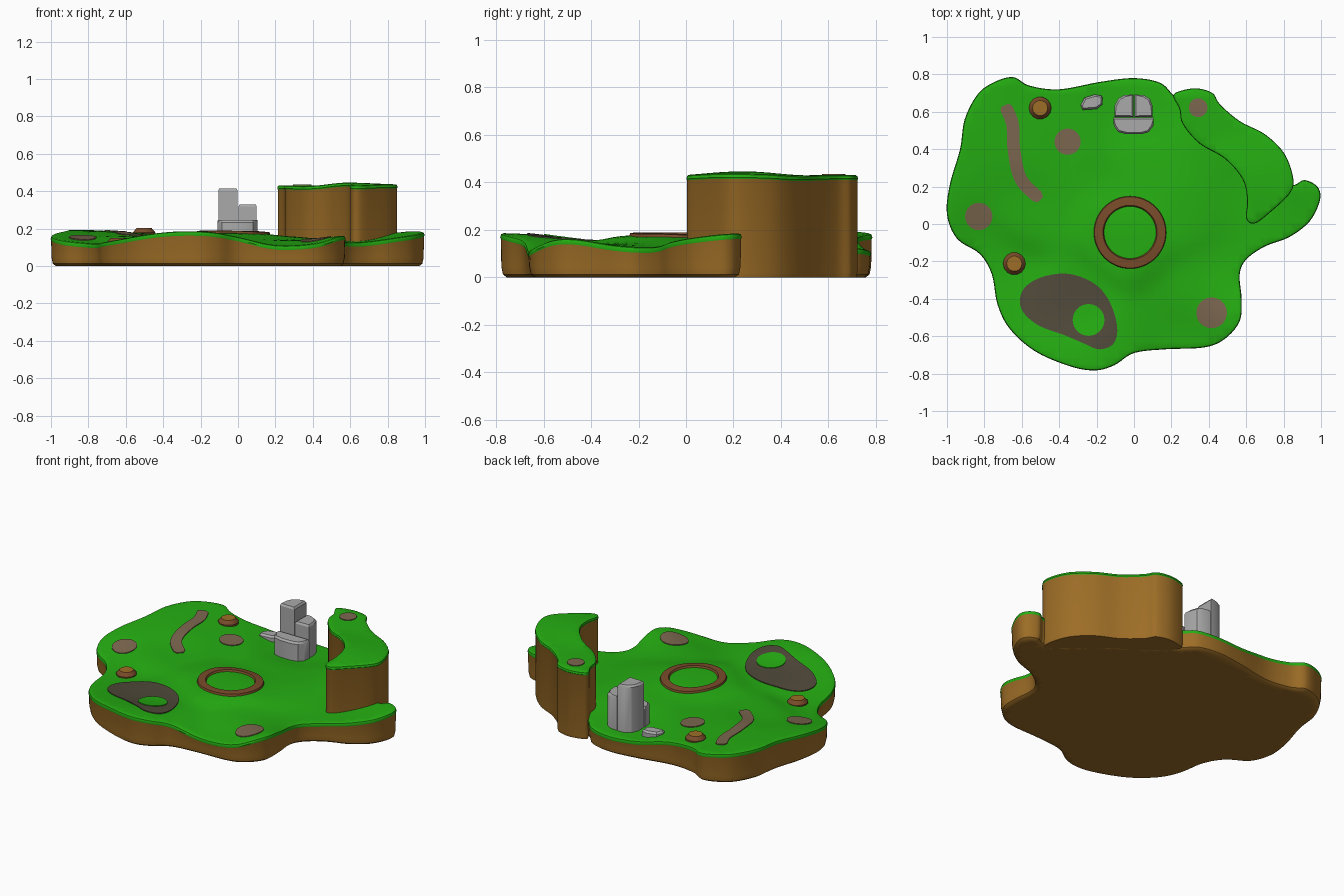
import bpy, bmesh, math
from mathutils import Vector
from mathutils.geometry import delaunay_2d_cdt

if "Cube" in bpy.data.objects:
    bpy.data.objects.remove(bpy.data.objects["Cube"])


def material(name, rgb):
    m = bpy.data.materials.new(name)
    m.diffuse_color = (*rgb, 1)
    m.use_nodes = True
    m.node_tree.nodes["Principled BSDF"].inputs["Base Color"].default_value = m.diffuse_color
    return m


GRASS = material("grass green", (0.018, 0.42, 0.006))
EARTH = material("earth brown", (0.34, 0.155, 0.02))
DIRT = material("dirt patch", (0.20, 0.135, 0.078))
MUD = material("dark mud", (0.08, 0.068, 0.042))
CLAY = material("clay brown", (0.19, 0.07, 0.023))
STONE = material("stone grey", (0.40, 0.40, 0.40))


def spline(pts, n=5, closed=True):
    """Catmull-Rom curve through 2D points."""
    p = [Vector(q) for q in pts]
    if not closed:
        p = [2 * p[0] - p[1]] + p + [2 * p[-1] - p[-2]]
    out, k = [], len(p)
    for i in (range(k) if closed else range(1, k - 2)):
        a, b, c, d = p[i - 1], p[i], p[(i + 1) % k], p[(i + 2) % k]
        for s in range(n):
            t = s / n
            out.append(0.5 * (2 * b + (c - a) * t + (2 * a - 5 * b + 4 * c - d) * t * t
                              + (3 * b - a - 3 * c + d) * t ** 3))
    return out if closed else out + [p[-2]]


def circle(x, y, r, n=32):
    return [Vector((x + r * math.cos(2 * math.pi * i / n), y + r * math.sin(2 * math.pi * i / n)))
            for i in range(n)]


def height_field(pts, sigma=0.12):
    """Smooth ground height blended from spot heights."""
    def h(x, y):
        ws = s = 0
        for px, py, z in pts:
            w = math.exp(-((x - px) ** 2 + (y - py) ** 2) / (2 * sigma * sigma)) + 1e-9
            ws += w
            s += w * z
        return s / ws
    return h


def level(z):
    return lambda x, y: z


def above(h, dz):
    return lambda x, y: h(x, y) + dz


def inset(outline, d):
    k, out = len(outline), []
    for i in range(k):
        t = (outline[(i + 1) % k] - outline[i - 1]).normalized()
        out.append(outline[i] + Vector((-t.y, t.x)) * d)
    return out


def slab(name, outline, bands, step=0.04, angle=40):
    """Stacked outline rings (inset, height, material of the band above) with draped caps."""
    area = sum(outline[i - 1].cross(outline[i]) for i in range(len(outline)))
    if area < 0:
        outline = outline[::-1]
    mats = []
    for b in bands:
        if b[2] not in mats:
            mats.append(b[2])
    bm = bmesh.new()
    rings = []
    for d, z, m in bands:
        flat = inset(outline, d)
        rings.append((flat, [bm.verts.new((p.x, p.y, z(p.x, p.y))) for p in flat]))
    k = len(outline)
    for j in range(len(bands) - 1):
        a, b = rings[j][1], rings[j + 1][1]
        for i in range(k):
            f = bm.faces.new((a[i], a[(i + 1) % k], b[(i + 1) % k], b[i]))
            f.material_index = mats.index(bands[j][2])
    for j in (0, len(bands) - 1):
        flat, z = rings[j][0], bands[j][1]
        x0, x1 = min(p.x for p in flat), max(p.x for p in flat)
        y0, y1 = min(p.y for p in flat), max(p.y for p in flat)
        grid = [Vector((x0 + (u + 0.5) * step, y0 + (v + 0.5) * step))
                for u in range(int((x1 - x0) / step)) for v in range(int((y1 - y0) / step))]
        edges = [(i, (i + 1) % k) for i in range(k)]
        res = delaunay_2d_cdt(flat + grid, edges, [], 1, 1e-6)
        vs = [bm.verts.new((p.x, p.y, z(p.x, p.y))) for p in res[0]]
        for tri in res[2]:
            f = bm.faces.new([vs[i] for i in tri])
            f.material_index = mats.index(bands[j][2])
    bmesh.ops.delete(bm, geom=[v for v in bm.verts if not v.link_faces], context='VERTS')
    bmesh.ops.remove_doubles(bm, verts=bm.verts, dist=1e-5)
    bmesh.ops.recalc_face_normals(bm, faces=bm.faces)
    finish(name, bm, mats, angle)


def finish(name, bm, mats, angle=40):
    me = bpy.data.meshes.new(name)
    bm.to_mesh(me)
    bm.free()
    for m in mats:
        me.materials.append(m)
    ob = bpy.data.objects.new(name, me)
    bpy.context.collection.objects.link(ob)
    bpy.ops.object.select_all(action='DESELECT')
    ob.select_set(True)
    bpy.context.view_layer.objects.active = ob
    bpy.ops.object.shade_smooth_by_angle(angle=math.radians(angle))


def plate(name, outline, h, mat, top=0.005):
    slab(name, outline, [(0, above(h, top - 0.008), mat), (0, above(h, top), mat)], 0.03)


# Ground heights of the island and of the cliff
ground = height_field([
    (-.65, .78, .185), (-.4, .72, .15), (-.15, .76, .12), (0, .78, .105), (.2, .69, .13),
    (0, .58, .115), (.98, .2, .19), (.94, .01, .17), (.83, -.07, .145), (.65, -.15, .12),
    (.57, -.27, .13), (.58, -.5, .175), (.37, -.66, .115), (.2, -.67, .095), (0, -.69, .165),
    (-.21, -.78, .188), (-.35, -.76, .188), (-.53, -.68, .165), (-.67, -.56, .135),
    (-.73, -.43, .125), (-.76, -.27, .115), (-.9, -.12, .125), (-1, .05, .16), (-.97, .25, .18),
    (-.91, .5, .192), (-.83, .69, .195), (-.02, -.045, .178), (-.35, -.45, .15),
    (-.35, .44, .16), (-.6, .1, .16), (-.6, .4, .185), (-.5, .62, .18), (.3, .1, .16),
    (.3, -.4, .14), (0, .3, .15), (.55, .1, .13), (.35, .4, .15)])
plateau = height_field([
    (.33, .72, .425), (.25, .6, .435), (.42, .5, .42), (.6, .3, .45), (.6, .2, .45),
    (.85, .24, .435), (.65, 0, .425), (.7, .47, .42), (.46, .64, .44)])

# Island with a grass layer on an earth base
island = spline([
    (-.645, .785), (-.56, .74), (-.40, .72), (-.18, .76), (0, .78), (.14, .755), (.21, .69),
    (.28, .64), (.42, .53), (.58, .42), (.72, .30), (.84, .21), (.91, .235), (.98, .20),
    (.995, .13), (.94, .015), (.83, -.07), (.70, -.12), (.60, -.19), (.565, -.27), (.575, -.40),
    (.565, -.52), (.485, -.615), (.375, -.66), (.165, -.67), (0, -.69), (-.105, -.755),
    (-.21, -.783), (-.345, -.76), (-.53, -.68), (-.665, -.56), (-.73, -.43), (-.76, -.27),
    (-.825, -.16), (-.945, -.08), (-1, .05), (-.985, .21), (-.93, .40), (-.905, .56),
    (-.835, .695), (-.745, .76)])
slab("island", island, [
    (.028, level(0), EARTH), (.012, level(.012), EARTH), (.005, level(.045), EARTH),
    (.003, above(ground, -.024), GRASS), (0, above(ground, -.016), GRASS),
    (.004, above(ground, -.004), GRASS), (.014, ground, GRASS)])

# Tall curved cliff at the back right
cliff = spline([
    (.21, .685), (.25, .712), (.335, .725), (.42, .70), (.46, .64), (.565, .55), (.70, .48),
    (.805, .375), (.852, .24), (.83, .16), (.725, .06), (.645, .003), (.60, .03), (.605, .13),
    (.58, .24), (.485, .35), (.35, .43), (.26, .535), (.243, .615)])
slab("cliff", cliff, [
    (.008, level(0), EARTH), (.003, level(.02), EARTH), (.003, above(plateau, -.022), GRASS),
    (0, above(plateau, -.016), GRASS), (.003, above(plateau, -.004), GRASS),
    (.010, plateau, GRASS)])

# Round dirt patches
for i, (x, y, r) in enumerate([(-.355, .44, .07), (-.83, .04, .073), (.415, -.475, .082)]):
    plate(f"dirt_patch_{i + 1}", circle(x, y, r), ground, DIRT)
plate("cliff_dirt_patch", circle(.343, .622, .05), plateau, DIRT)

# Winding dirt path with rounded ends
mid = spline([(-.69, .635), (-.65, .535), (-.642, .40), (-.605, .24), (-.50, .13)], 6, False)
left, right = [], []
for i, p in enumerate(mid):
    t = (mid[min(i + 1, len(mid) - 1)] - mid[max(i - 1, 0)]).normalized()
    w = 0.034 * (0.6 if i in (0, len(mid) - 1) else 1)
    left.append(p + Vector((-t.y, t.x)) * w)
    right.append(p - Vector((-t.y, t.x)) * w)
plate("dirt_path", left + right[::-1], ground, DIRT)

# Dark mud pool with a grassy spot
mud = spline([(-.61, -.40), (-.575, -.33), (-.48, -.28), (-.345, -.267), (-.21, -.32),
              (-.13, -.417), (-.09, -.55), (-.11, -.64), (-.185, -.67), (-.265, -.64),
              (-.37, -.595), (-.505, -.545), (-.59, -.475)])
plate("mud_pool", mud, ground, MUD)
plate("grass_spot", circle(-.243, -.513, .085), ground, GRASS, 0.009)

# Raised clay ring in the middle
bm = bmesh.new()
loops = []
for r, dz in [(.197, -.01), (.19, .011), (.145, .011), (.134, -.01)]:
    loops.append([bm.verts.new((p.x, p.y, ground(p.x, p.y) + dz))
                  for p in circle(-.021, -.045, r, 64)])
for j in range(4):
    a, b = loops[j], loops[(j + 1) % 4]
    for i in range(64):
        bm.faces.new((a[i], a[(i + 1) % 64], b[(i + 1) % 64], b[i]))
bmesh.ops.recalc_face_normals(bm, faces=bm.faces)
finish("clay_ring", bm, [CLAY])

# Small mounds with a lighter top
for i, (x, y) in enumerate([(-.502, .62), (-.64, -.212)]):
    z = ground(x, y)
    slab(f"mound_{i + 1}", circle(x, y, .06, 14), [
        (0, level(z - .015), CLAY), (0, level(z + .008), CLAY), (.019, level(z + .03), EARTH),
        (.021, level(z + .03), EARTH)], 0.03, 25)

# Stone blocks standing together, and a loose stone
stones = {
    "tall_stone": ([(-.105, .572), (-.002, .572), (-.002, .692), (-.05, .69), (-.085, .67),
                    (-.105, .63)], .415),
    "middle_stone": ([(.002, .572), (.10, .572), (.10, .63), (.085, .67), (.05, .69),
                      (.002, .692)], .33),
    "front_stone": ([(-.11, .57), (-.108, .525), (-.085, .492), (-.04, .48), (.04, .48),
                     (.08, .492), (.103, .525), (.105, .57)], .245),
    "loose_stone": ([(-.285, .635), (-.275, .61), (-.20, .615), (-.168, .64), (-.17, .685),
                     (-.21, .692), (-.265, .675)], .165)}
for name, (pts, top) in stones.items():
    slab(name, [Vector(p) for p in pts], [
        (0, level(.08), STONE), (0, level(top - .012), STONE), (.010, level(top), STONE)], 0.05, 30)
